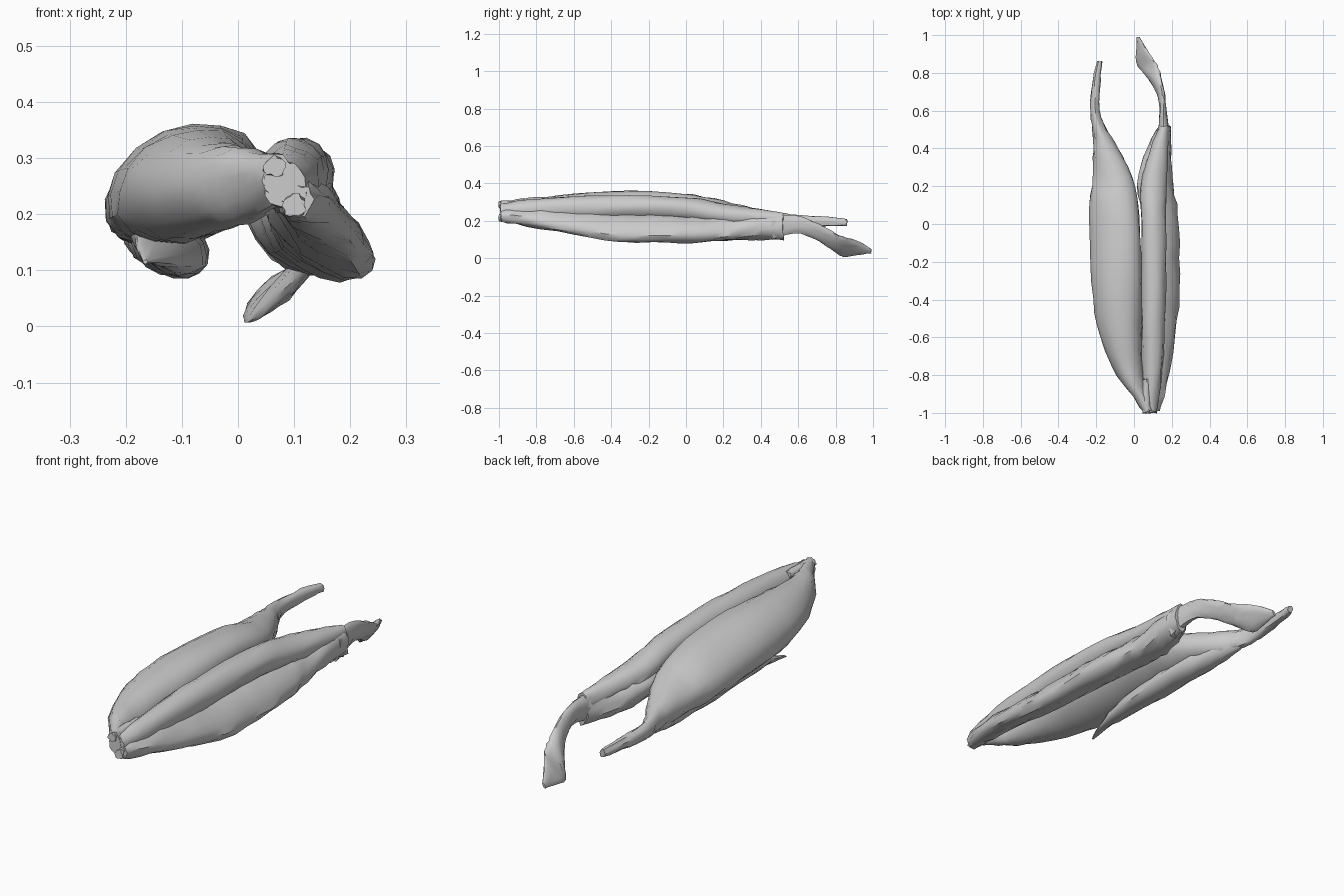
import bpy, bmesh, math, random
from mathutils import Vector

random.seed(4)
SIDES = 16


def spline(p0, p1, p2, p3, t):
    return [0.5 * (2*b + (c-a)*t + (2*a-5*b+4*c-d)*t*t + (3*b-a-3*c+d)*t**3)
            for a, b, c, d in zip(p0, p1, p2, p3)]


def strand(name, stations, rough=0.004, steps=3):
    """Loft tilted ovals; station = y, x, z, half width, half height, tilt."""
    rows = []
    for i in range(len(stations) - 1):
        q = [stations[max(0, min(len(stations) - 1, i + k))] for k in (-1, 0, 1, 2)]
        rows += [spline(*q, s / steps) for s in range(steps)]
    rows.append(stations[-1])
    bm = bmesh.new()
    rings = []
    for y, x, z, a, b, tilt in rows:
        ct, st = math.cos(math.radians(tilt)), math.sin(math.radians(tilt))
        r = min(rough, 0.2 * min(a, b))
        ring = []
        for k in range(SIDES):
            ang = 2 * math.pi * k / SIDES
            n = random.uniform(-r, r)
            u, v = (a + n) * math.cos(ang), (b + n) * math.sin(ang)
            ring.append(bm.verts.new((x + u*ct - v*st, y + random.uniform(-r, r),
                                      max(0, z + u*st + v*ct))))
        rings.append(ring)
    for r0, r1 in zip(rings, rings[1:]):
        for k in range(SIDES):
            j = (k + 1) % SIDES
            bm.faces.new((r0[k], r0[j], r1[j], r1[k]))
    bm.faces.new(rings[0])
    bm.faces.new(rings[-1])
    bmesh.ops.recalc_face_normals(bm, faces=bm.faces)
    me = bpy.data.meshes.new(name)
    bm.to_mesh(me)
    bm.free()
    ob = bpy.data.objects.new(name, me)
    bpy.context.collection.objects.link(ob)
    bpy.context.view_layer.objects.active = ob
    bpy.ops.object.select_all(action='DESELECT')
    ob.select_set(True)
    bpy.ops.object.shade_smooth_by_angle(angle=math.radians(40))
    return ob


# Broad left belly running into its flat rear tendon
strand("left_belly", [
    (-0.99, 0.075, 0.265, 0.030, 0.040, 10),
    (-0.90, 0.03, 0.255, 0.045, 0.060, 15),
    (-0.80, -0.02, 0.25, 0.07, 0.075, 20),
    (-0.60, -0.07, 0.25, 0.11, 0.092, 22),
    (-0.40, -0.088, 0.255, 0.135, 0.100, 24),
    (-0.10, -0.10, 0.25, 0.145, 0.095, 24),
    (0.10, -0.105, 0.235, 0.135, 0.088, 20),
    (0.25, -0.115, 0.215, 0.11, 0.073, 16),
    (0.40, -0.148, 0.20, 0.068, 0.062, 12),
    (0.50, -0.182, 0.195, 0.037, 0.048, 5),
    (0.60, -0.205, 0.195, 0.026, 0.034, 0),
    (0.75, -0.20, 0.195, 0.022, 0.026, 0),
    (0.86, -0.182, 0.19, 0.014, 0.018, 0)])

# Thin sheet hanging under the left belly, pointed at its front
strand("left_under_sheet", [
    (-0.48, -0.165, 0.115, 0.004, 0.004, -20),
    (-0.35, -0.145, 0.135, 0.045, 0.020, -35),
    (-0.15, -0.125, 0.14, 0.068, 0.045, -30),
    (0.10, -0.12, 0.14, 0.068, 0.050, -20),
    (0.30, -0.135, 0.15, 0.062, 0.048, -10),
    (0.45, -0.165, 0.17, 0.040, 0.040, 0),
    (0.56, -0.195, 0.185, 0.015, 0.020, 0)])

# Narrow ridge along the top of the right side
strand("right_upper_belly", [
    (-0.99, 0.085, 0.25, 0.038, 0.042, 0),
    (-0.85, 0.095, 0.255, 0.048, 0.055, -5),
    (-0.60, 0.100, 0.265, 0.062, 0.066, -10),
    (-0.30, 0.105, 0.272, 0.065, 0.064, -15),
    (0.00, 0.105, 0.265, 0.065, 0.060, -15),
    (0.20, 0.105, 0.235, 0.068, 0.056, -15),
    (0.38, 0.13, 0.215, 0.050, 0.050, -10),
    (0.52, 0.160, 0.20, 0.025, 0.040, 0)])

# Sloping outer belly on the right, under the ridge
strand("right_outer_belly", [
    (-0.99, 0.105, 0.225, 0.030, 0.030, -20),
    (-0.85, 0.125, 0.215, 0.052, 0.042, -35),
    (-0.60, 0.138, 0.195, 0.092, 0.048, -38),
    (-0.35, 0.146, 0.165, 0.112, 0.056, -35),
    (-0.10, 0.146, 0.160, 0.108, 0.060, -35),
    (0.10, 0.128, 0.160, 0.108, 0.060, -30),
    (0.25, 0.110, 0.165, 0.098, 0.062, -25),
    (0.40, 0.135, 0.165, 0.062, 0.068, -10),
    (0.52, 0.163, 0.165, 0.033, 0.066, 0)], rough=0.006)

# Twisted rear tendon bending inward and down to the ground
strand("right_tendon", [
    (0.46, 0.160, 0.165, 0.036, 0.068, 0),
    (0.58, 0.155, 0.180, 0.020, 0.048, 0),
    (0.68, 0.145, 0.150, 0.016, 0.048, -15),
    (0.78, 0.105, 0.095, 0.020, 0.060, -35),
    (0.84, 0.070, 0.060, 0.016, 0.076, -45),
    (0.91, 0.045, 0.056, 0.013, 0.050, -40),
    (0.99, 0.022, 0.038, 0.006, 0.014, -30)])

# Ragged front stubs where both bellies join
for i, (x, z, d) in enumerate([(0.065, 0.285, 0.018), (0.10, 0.215, 0.02)]):
    strand(f"front_stub_{i + 1}", [
        (-1.0, x, z, d, d, 0), (-0.93, x, z, d * 1.3, d * 1.2, 0),
        (-0.82, x, z + 0.005, d, d, 0)])
